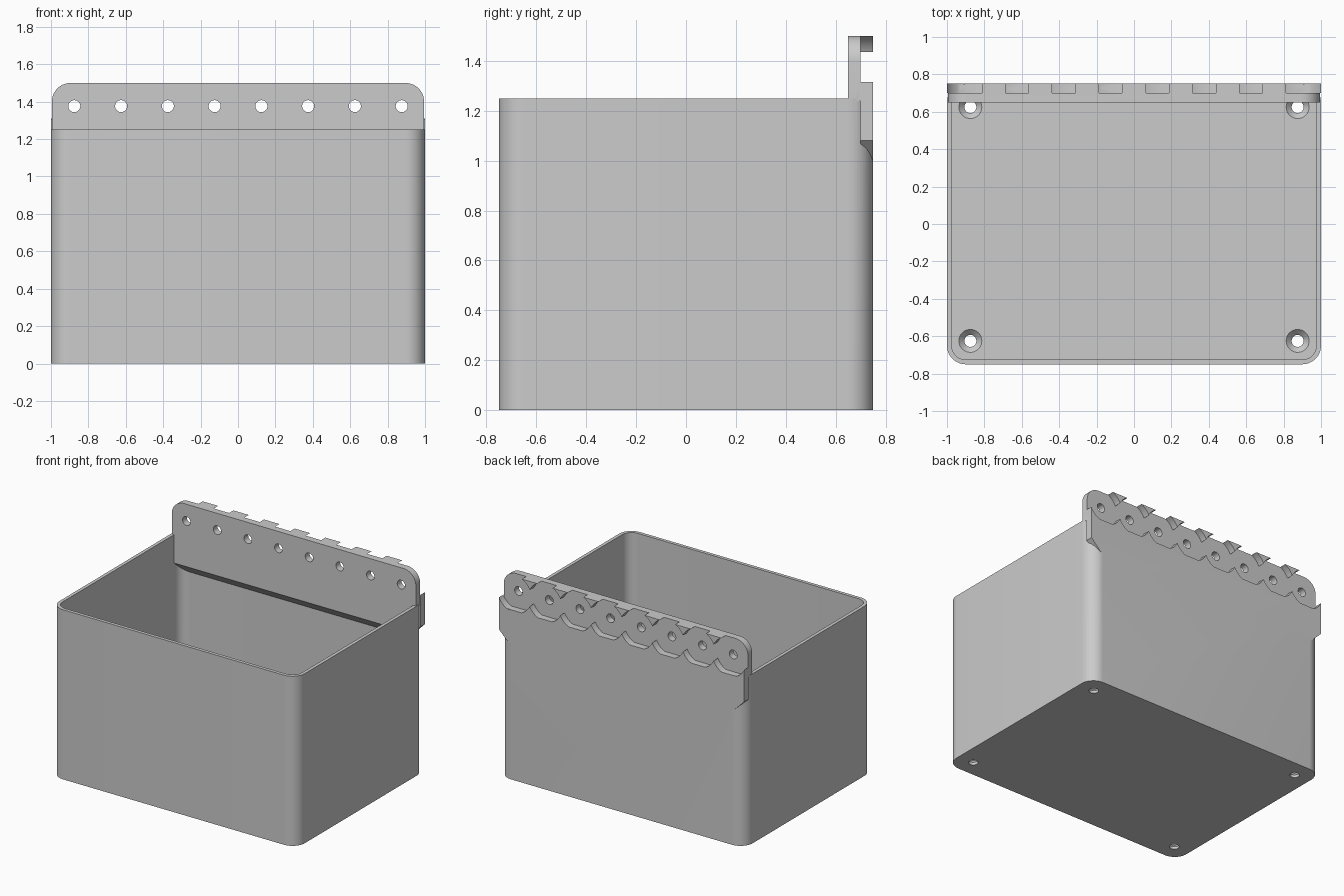
import bpy, bmesh, math

cube = bpy.data.objects.get("Cube")
if cube:
    bpy.data.objects.remove(cube, do_unlink=True)

grey = bpy.data.materials.new("plain grey")
grey.use_nodes = True
grey.diffuse_color = (0.6, 0.6, 0.6, 1)
grey.node_tree.nodes["Principled BSDF"].inputs["Base Color"].default_value = (0.6, 0.6, 0.6, 1)


def prism(name, points, axis, lo, hi):
    """Extrude a closed 2D outline along one axis."""
    place = {"x": lambda a, b, t: (t, a, b),
             "y": lambda a, b, t: (a, t, b),
             "z": lambda a, b, t: (a, b, t)}[axis]
    bm = bmesh.new()
    rings = [[bm.verts.new(place(a, b, t)) for a, b in points] for t in (lo, hi)]
    n = len(points)
    for ring in rings:
        bm.faces.new(ring)
    for i in range(n):
        j = (i + 1) % n
        bm.faces.new((rings[0][i], rings[0][j], rings[1][j], rings[1][i]))
    bmesh.ops.recalc_face_normals(bm, faces=bm.faces)
    mesh = bpy.data.meshes.new(name)
    bm.to_mesh(mesh)
    bm.free()
    mesh.materials.append(grey)
    obj = bpy.data.objects.new(name, mesh)
    bpy.context.collection.objects.link(obj)
    return obj


def arc(cx, cy, r, start, end, steps=12):
    angles = [math.radians(start + (end - start) * i / steps) for i in range(steps + 1)]
    return [(cx + r * math.cos(t), cy + r * math.sin(t)) for t in angles]


def circle(cx, cy, r):
    return arc(cx, cy, r, 0, 360, 48)[:-1]


def rounded_rect(hx, hy, r):
    pts = []
    for k, (sx, sy) in enumerate([(1, 1), (-1, 1), (-1, -1), (1, -1)]):
        pts += arc(sx * (hx - r), sy * (hy - r), r, 90 * k, 90 * k + 90)
    return pts


def combine(target, other, operation):
    """Apply a boolean and discard the second object."""
    mod = target.modifiers.new("combine", "BOOLEAN")
    mod.operation, mod.object, mod.solver = operation, other, "EXACT"
    bpy.context.view_layer.update()
    graph = bpy.context.evaluated_depsgraph_get()
    mesh = bpy.data.meshes.new_from_object(target.evaluated_get(graph))
    target.modifiers.clear()
    target.data = mesh
    bpy.data.objects.remove(other, do_unlink=True)


TOP, RIM, HOLE_Z = 1.5, 1.25, 1.376
hole_xs = [-0.875 + 0.25 * i for i in range(8)]
outer = rounded_rect(1, 0.75, 0.1)

# Open bin: rounded shell with thin walls
bin_body = prism("bin", outer, "z", 0, RIM)
hollow = prism("hollow", rounded_rect(0.975, 0.725, 0.075), "z", 0.05, 1.4)
combine(bin_body, hollow, "DIFFERENCE")

# Thick strip inside the back wall, sloped underneath
strip = prism("strip", [(0.65, RIM), (0.65, 1.04), (0.725, 0.965), (0.74, 0.965), (0.74, RIM)],
              "x", -0.999, 0.999)
combine(strip, prism("clip", outer, "z", 0, RIM), "INTERSECT")
combine(bin_body, strip, "UNION")

# Hanging plate standing above the rim
top_edge = arc(0.895, TOP - 0.1, 0.1, 0, 90) + arc(-0.895, TOP - 0.1, 0.1, 90, 180)
plate = prism("plate", top_edge + [(-0.995, RIM - 0.01), (0.995, RIM - 0.01)], "y", 0.65, 0.70)
combine(bin_body, plate, "UNION")

# Rear rail with chamfered lower corners and a row of round pockets
rail_top = arc(0.9, TOP - 0.1, 0.1, 0, 90) + arc(-0.9, TOP - 0.1, 0.1, 90, 180)
rail = prism("rail", rail_top + [(-1, 1.08), (-0.92, 1.0), (0.92, 1.0), (1, 1.08)],
             "y", 0.70, 0.75)
for x in hole_xs:
    combine(rail, prism("pocket", circle(x, HOLE_Z, 0.139), "y", 0.6, 0.8), "DIFFERENCE")
combine(bin_body, rail, "UNION")

# Row of screw holes through the plate
for x in hole_xs:
    combine(bin_body, prism("plate_hole", circle(x, HOLE_Z, 0.032), "y", 0.6, 0.8), "DIFFERENCE")

# Countersunk holes in the floor corners
for x in (-0.875, 0.875):
    for y in (-0.625, 0.625):
        combine(bin_body, prism("floor_hole", circle(x, y, 0.032), "z", -0.1, 0.1), "DIFFERENCE")
        bpy.ops.mesh.primitive_cone_add(vertices=48, radius1=0.032, radius2=0.071,
                                        depth=0.04, location=(x, y, 0.04))
        combine(bin_body, bpy.context.object, "DIFFERENCE")

bpy.ops.object.select_all(action="DESELECT")
bin_body.select_set(True)
bpy.context.view_layer.objects.active = bin_body
bpy.ops.object.shade_smooth_by_angle(angle=math.radians(30))
